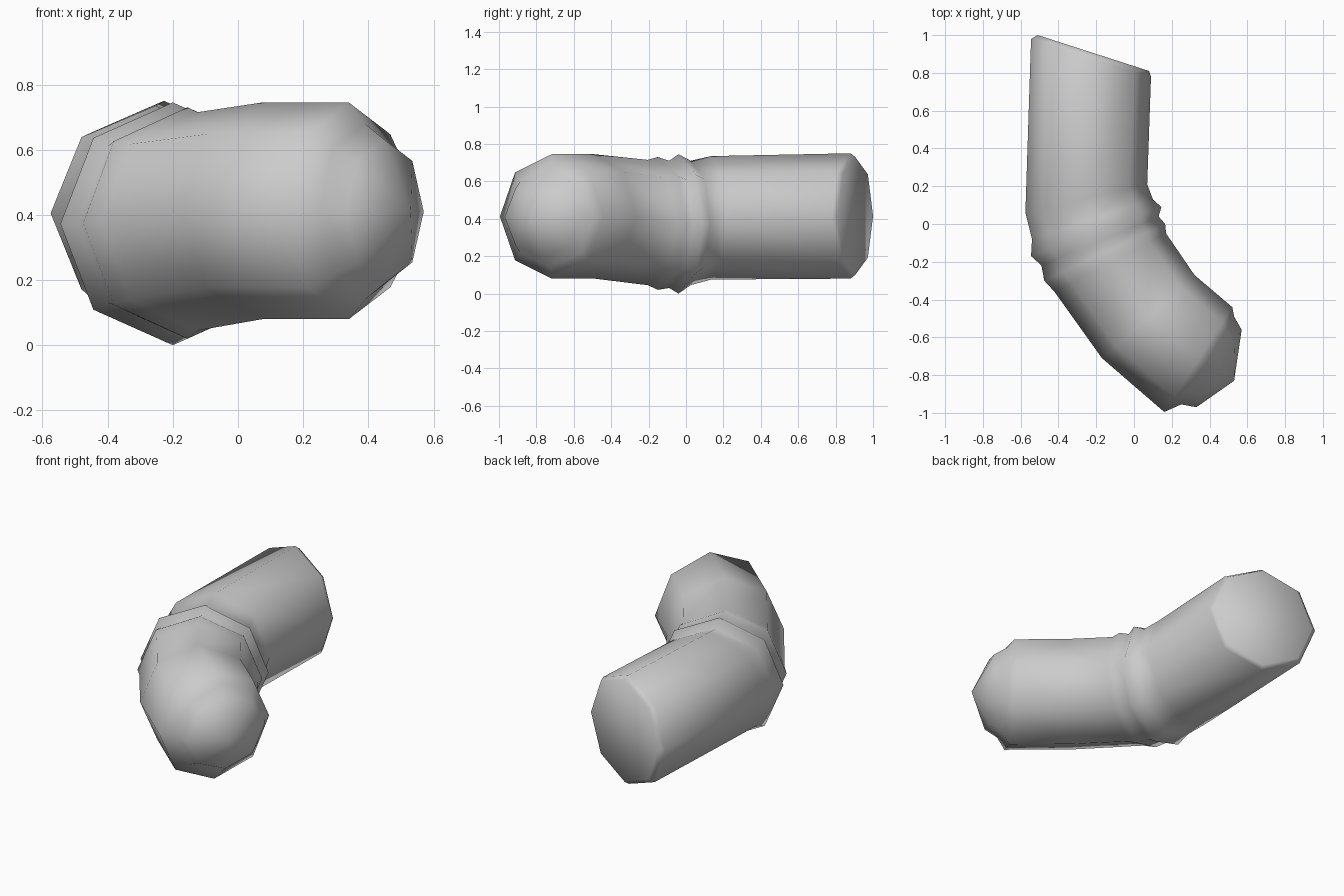
import bpy, bmesh, math
from mathutils import Vector

cube = bpy.data.objects.get("Cube")
if cube:
    bpy.data.objects.remove(cube, do_unlink=True)

SIDES = 8
grey = bpy.data.materials.new("plain_grey")
grey.use_nodes = True
COLOUR = (0.6, 0.6, 0.6, 1.0)
grey.diffuse_color = COLOUR
grey.node_tree.nodes["Principled BSDF"].inputs["Base Color"].default_value = COLOUR


def add_ring(bm, right, left, low, high):
    """Octagon spanning two plan points and two heights."""
    a, b = Vector((*right, 0)), Vector((*left, 0))
    centre = (a + b) / 2 + Vector((0, 0, (low + high) / 2))
    across, up = (b - a) / 2, Vector((0, 0, (high - low) / 2))
    turns = [2 * math.pi * i / SIDES for i in range(SIDES)]
    return [bm.verts.new(centre + across * math.cos(t) + up * math.sin(t)) for t in turns]


def bridge(bm, first, second):
    for i in range(SIDES):
        j = (i + 1) % SIDES
        bm.faces.new((first[i], first[j], second[j], second[i]))


# Cross-sections from the cut back end to the rounded tip:
# right edge (x, y), left edge (x, y), bottom z, top z
sections = [
    ((-0.51, 1.00), (0.08, 0.81), 0.10, 0.73),     # cut end
    ((-0.545, 0.98), (0.09, 0.78), 0.08, 0.75),    # cut rim
    ((-0.575, 0.06), (0.07, 0.21), 0.075, 0.735),  # end of back tube
    ((-0.54, -0.08), (0.10, 0.13), 0.045, 0.71),   # joint folds
    ((-0.545, -0.17), (0.145, 0.09), 0.0, 0.745),
    ((-0.49, -0.22), (0.13, 0.04), 0.03, 0.71),
    ((-0.475, -0.30), (0.165, 0.0), 0.02, 0.73),
    ((-0.42, -0.36), (0.17, -0.05), 0.045, 0.715),
    ((-0.17, -0.71), (0.32, -0.27), 0.08, 0.745),  # front tube
    ((0.16, -0.995), (0.52, -0.44), 0.08, 0.745),  # front rim
    ((0.25, -0.955), (0.53, -0.49), 0.14, 0.68),   # base of tip
    ((0.33, -0.97), (0.57, -0.56), 0.19, 0.63),    # shoulder of tip
]

bm = bmesh.new()
rings = [add_ring(bm, *s) for s in sections]
for first, second in zip(rings, rings[1:]):
    bridge(bm, first, second)
bm.faces.new(rings[0])

# Rounded tip closes to a point
apex = bm.verts.new((0.53, -0.83, 0.41))
for i in range(SIDES):
    bm.faces.new((rings[-1][i], rings[-1][(i + 1) % SIDES], apex))
bmesh.ops.recalc_face_normals(bm, faces=bm.faces)

mesh = bpy.data.meshes.new("bent_tube")
bm.to_mesh(mesh)
bm.free()
mesh.materials.append(grey)
for poly in mesh.polygons:
    poly.use_smooth = True
bpy.context.collection.objects.link(bpy.data.objects.new("bent_tube", mesh))
